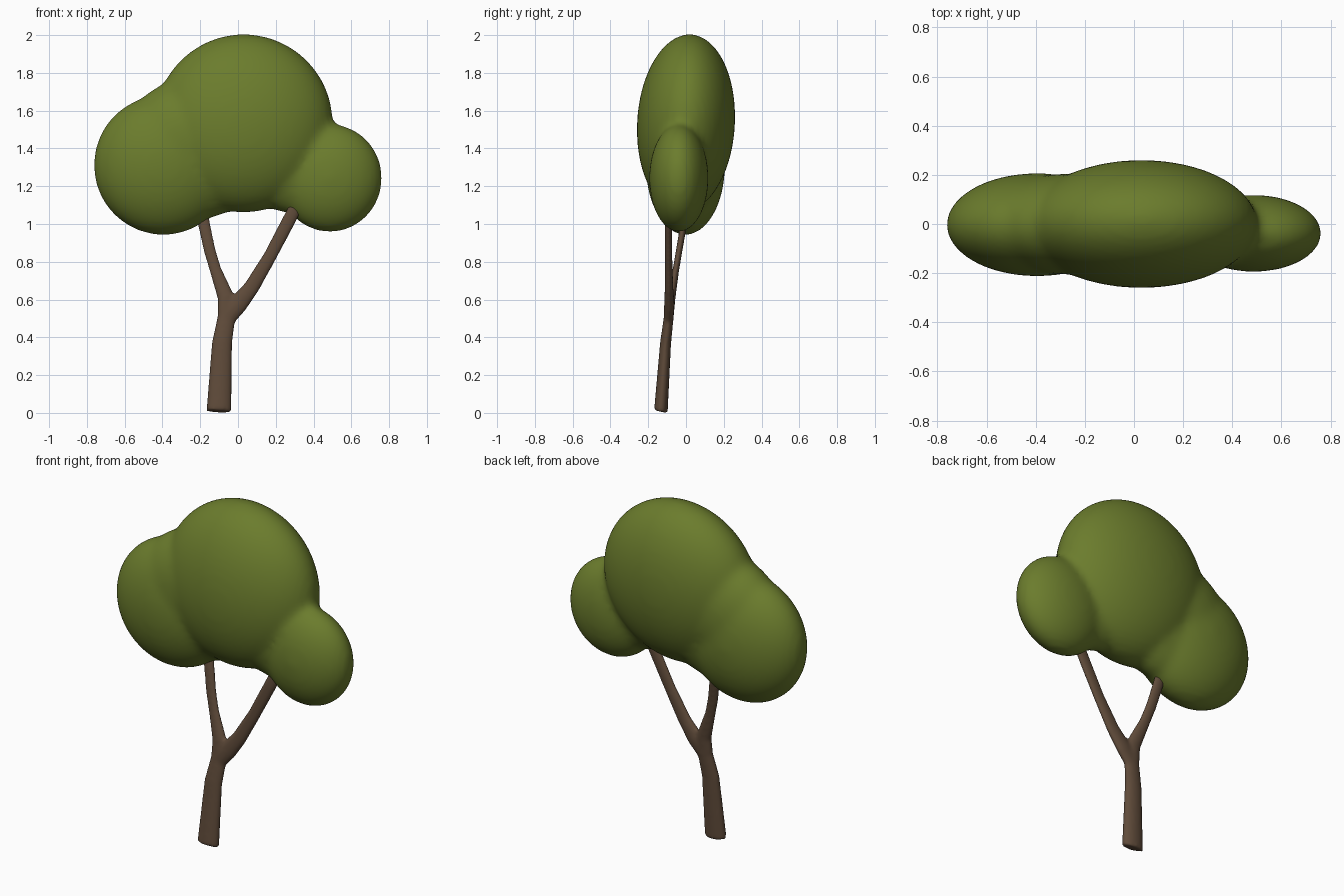
import bpy, bmesh, math
from mathutils import Vector, Matrix

if "Cube" in bpy.data.objects:
    bpy.data.objects.remove(bpy.data.objects["Cube"])

FLAT = 0.55  # the whole tree is squashed front to back


def material(name, rgb):
    m = bpy.data.materials.new(name)
    m.diffuse_color = (*rgb, 1)
    m.use_nodes = True
    m.node_tree.nodes["Principled BSDF"].inputs["Base Color"].default_value = m.diffuse_color
    return m


def ball(bm, centre, radii, lean=0.0):
    """Ellipsoid blob, optionally sheared so its top leans to +y."""
    x, y, z = centre
    rx, ry, rz = radii
    made = bmesh.ops.create_icosphere(bm, subdivisions=4, radius=1)
    for v in made["verts"]:
        c = v.co.copy()
        v.co = (x + c.x * rx, (y + c.y * ry + lean * c.z * rz) / FLAT, z + c.z * rz)


def tube(bm, points, sides=20):
    """Tapered capped tube through (x, y, z, radius) points."""
    path = [Vector((x, y / FLAT, z)) for x, y, z, r in points]
    rings = []
    for i, p in enumerate(path):
        d = (path[min(i + 1, len(path) - 1)] - path[max(i - 1, 0)]).normalized()
        u = Vector((0, 1, 0)).cross(d).normalized()
        w = d.cross(u)
        r = points[i][3]
        rings.append([bm.verts.new(p + r * (math.cos(a) * u + math.sin(a) * w))
                      for a in (math.tau * k / sides for k in range(sides))])
    for a, b in zip(rings, rings[1:]):
        for k in range(sides):
            n = (k + 1) % sides
            bm.faces.new((a[k], a[n], b[n], b[k]))
    bm.faces.new(rings[0][::-1])
    bm.faces.new(rings[-1])


def finish(bm, name, mat, voxel, smoothing):
    """Fuse overlapping shapes into one soft skin."""
    bmesh.ops.recalc_face_normals(bm, faces=bm.faces)
    me = bpy.data.meshes.new(name)
    bm.to_mesh(me)
    bm.free()
    me.materials.append(mat)
    me.shade_smooth()
    ob = bpy.data.objects.new(name, me)
    bpy.context.collection.objects.link(ob)
    ob.scale.y = FLAT
    rm = ob.modifiers.new("fuse", 'REMESH')
    rm.mode = 'VOXEL'
    rm.voxel_size = voxel
    rm.use_smooth_shade = True
    sm = ob.modifiers.new("soften", 'SMOOTH')
    sm.factor = 0.5
    sm.iterations = smoothing
    return ob


# Foliage: three big clumps and small fillers where they meet
bm = bmesh.new()
ball(bm, (0.03, 0.0, 1.533), (0.472, 0.26, 0.472), 0.04)
ball(bm, (-0.395, -0.003, 1.312), (0.368, 0.21, 0.37))
ball(bm, (0.487, -0.038, 1.243), (0.275, 0.157, 0.285))
ball(bm, (-0.28, 0.0, 1.44), (0.32, 0.205, 0.32))
ball(bm, (-0.2, 0.0, 1.35), (0.32, 0.18, 0.32))
ball(bm, (0.28, -0.03, 1.30), (0.24, 0.14, 0.24))
finish(bm, "foliage", material("leaf_green", (0.147, 0.202, 0.026)), 0.022, 10)

# Trunk with a fork into two branches
bm = bmesh.new()
fork = (-0.062, -0.092, 0.5, 0.047)
tube(bm, [(-0.101, -0.133, 0.008, 0.066), (-0.085, -0.108, 0.37, 0.053),
          fork, (-0.05, -0.085, 0.57, 0.045)])
tube(bm, [fork, (-0.063, -0.08, 0.61, 0.044), (-0.12, -0.053, 0.76, 0.031),
          (-0.15, -0.036, 0.86, 0.031), (-0.18, -0.012, 1.0, 0.032),
          (-0.192, 0.004, 1.08, 0.031)])
tube(bm, [fork, (0.0, -0.088, 0.575, 0.05), (0.072, -0.09, 0.665, 0.041),
          (0.17, -0.092, 0.83, 0.035), (0.275, -0.093, 1.03, 0.036),
          (0.32, -0.09, 1.12, 0.034)])
finish(bm, "trunk", material("bark_brown", (0.115, 0.07, 0.042)), 0.011, 4)
